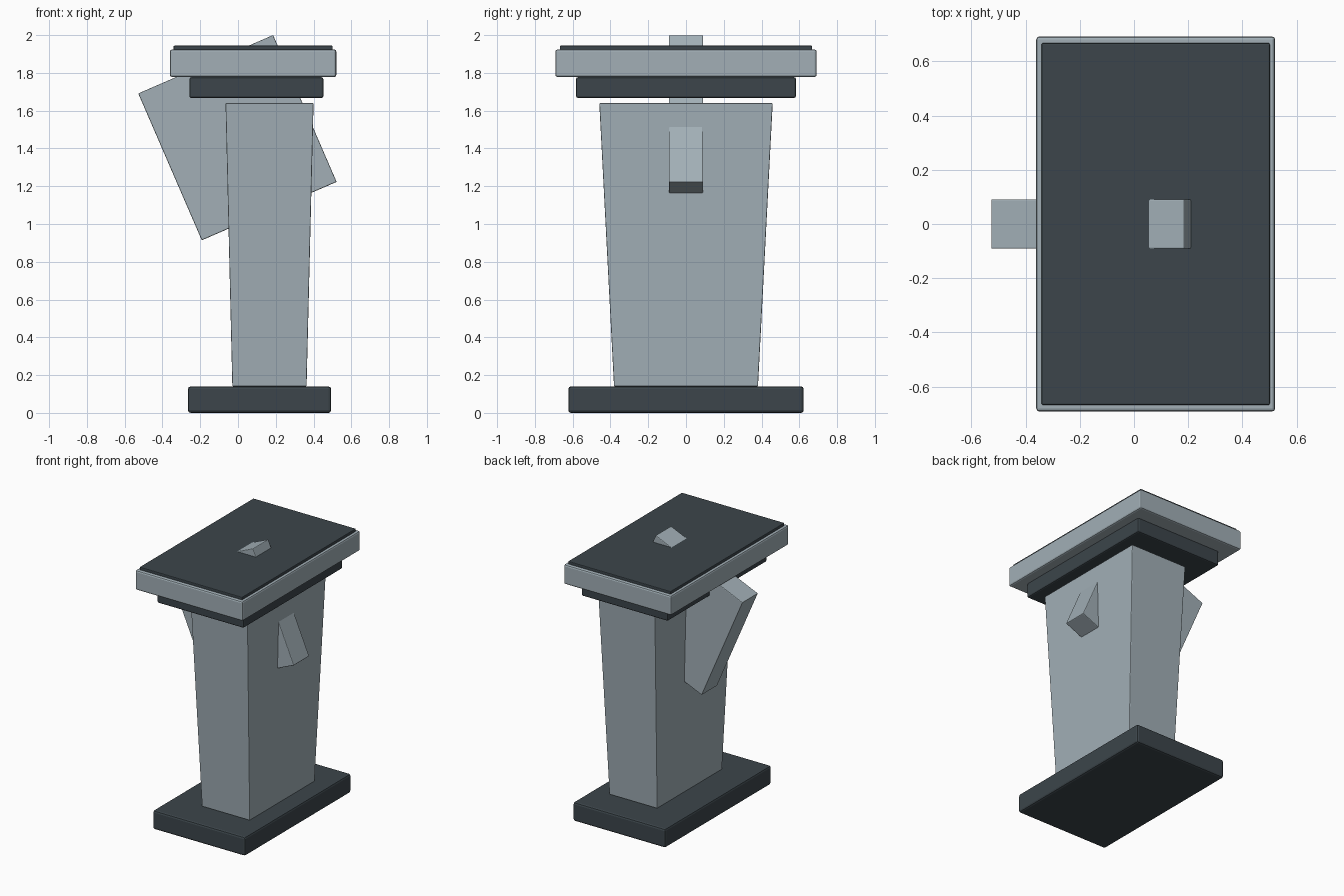
import bpy
import bmesh
import math

if "Cube" in bpy.data.objects:
    bpy.data.objects.remove(bpy.data.objects["Cube"])


def material(name, color):
    m = bpy.data.materials.new(name)
    m.diffuse_color = color
    m.use_nodes = True
    m.node_tree.nodes["Principled BSDF"].inputs["Base Color"].default_value = m.diffuse_color
    return m


light = material("light_grey", (0.36, 0.43, 0.47, 1))
dark = material("dark_grey", (0.045, 0.06, 0.07, 1))


def block(name, x, y, z, mat, bevel, top_x=None, top_y=None):
    """Block from x, y, z ranges; optional top ranges make it taper."""
    bm = bmesh.new()
    bmesh.ops.create_cube(bm, size=1)
    for v in bm.verts:
        up = v.co.z > 0
        rx = top_x if up and top_x else x
        ry = top_y if up and top_y else y
        v.co = (rx[v.co.x > 0], ry[v.co.y > 0], z[up])
    mesh = bpy.data.meshes.new(name)
    bm.to_mesh(mesh)
    bm.free()
    ob = bpy.data.objects.new(name, mesh)
    bpy.context.collection.objects.link(ob)
    mesh.materials.append(mat)
    mod = ob.modifiers.new("edge_bevel", 'BEVEL')
    mod.width = bevel
    mod.segments = 2
    return ob


def sym(half):
    return (-half, half)


# Foot and tapered column
block("base", (-0.265, 0.493), sym(0.623), (0, 0.14), dark, 0.014)
block("column", (-0.03, 0.363), sym(0.381), (0.14, 1.64), light, 0.005,
      top_x=(-0.066, 0.40), top_y=sym(0.459))

# Stacked top: collar, slab and inlay
block("collar", (-0.257, 0.452), sym(0.582), (1.667, 1.777), dark, 0.01)
block("top_slab", (-0.361, 0.521), sym(0.692), (1.778, 1.924), light, 0.012)
block("top_inlay", (-0.341, 0.501), sym(0.668), (1.91, 1.944), dark, 0.005)

# Tilted fin running through the column and top
fin = block("tilted_fin", sym(0.389), sym(0.091), sym(0.4235), light, 0.005)
fin.location = (-0.003, 0, 1.457)
fin.rotation_euler = (0, math.radians(-23.4), 0)
